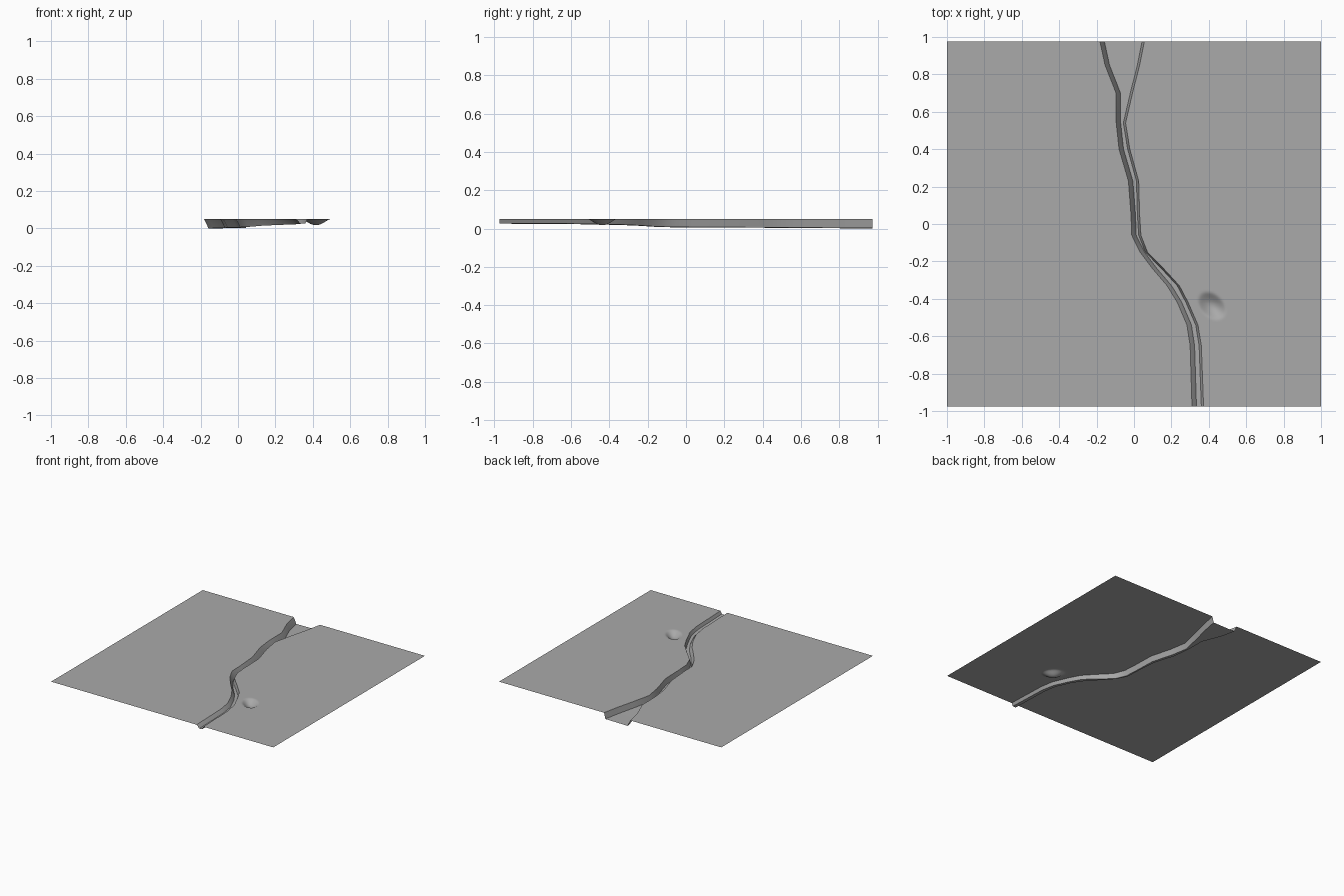
import bpy, math

TOP = 0.05          # level of the plain
END = 0.975         # half length of the land in y

cube = bpy.data.objects.get("Cube")
if cube:
    bpy.data.objects.remove(cube)

grey = bpy.data.materials.new("stone grey")
grey.use_nodes = True
grey.diffuse_color = (0.4, 0.4, 0.4, 1)
grey.node_tree.nodes["Principled BSDF"].inputs["Base Color"].default_value = (0.4, 0.4, 0.4, 1)

# River stations: y, left brink, right brink, bed height
RIVER = [
    (-END, 0.31, 0.372, 0.025), (-0.65, 0.30, 0.36, 0.024),
    (-0.54, 0.283, 0.342, 0.022), (-0.42, 0.232, 0.29, 0.02),
    (-0.33, 0.177, 0.243, 0.018), (-0.24, 0.10, 0.16, 0.014),
    (-0.15, 0.032, 0.072, 0.008), (-0.06, -0.012, 0.037, 0.006),
    (0.05, -0.016, 0.03, 0.006), (0.23, -0.03, 0.025, 0.005),
    (0.40, -0.08, -0.022, 0.004), (0.54, -0.095, -0.045, 0.003),
    (0.70, -0.096, -0.008, 0.002), (0.85, -0.155, 0.03, 0.001),
    (END, -0.182, 0.055, 0.0),
]


def river_at(y):
    """Interpolated left brink, right brink and bed height."""
    for a, b in zip(RIVER, RIVER[1:]):
        if y <= b[0]:
            t = (y - a[0]) / (b[0] - a[0])
            return [p + (q - p) * t for p, q in zip(a[1:], b[1:])]
    return RIVER[-1][1:]


def hollow(x, y):
    """Ground height of the right plain, with one small oblique pit."""
    dx, dy = x - 0.417, y + 0.437
    along, across = (dx - dy) * 0.7071, (dx + dy) * 0.7071
    r = math.hypot(along / 0.088, across / 0.062)
    return TOP - 0.033 * (1 - min(r, 1) ** 2) ** 1.5


def strip(name, ys, section):
    """Loft cross-sections along y into one sheet."""
    rows = [section(y) for y in ys]
    n = len(rows[0])
    verts = [(x, y, z) for y, row in zip(ys, rows) for x, z in row]
    faces = [(r * n + c, r * n + c + 1, (r + 1) * n + c + 1, (r + 1) * n + c)
             for r in range(len(ys) - 1) for c in range(n - 1)]
    mesh = bpy.data.meshes.new(name)
    mesh.from_pydata(verts, [], faces)
    mesh.materials.append(grey)
    obj = bpy.data.objects.new(name, mesh)
    bpy.context.collection.objects.link(obj)
    bpy.ops.object.select_all(action='DESELECT')
    obj.select_set(True)
    bpy.context.view_layer.objects.active = obj
    bpy.ops.object.shade_smooth_by_angle(angle=math.radians(35))
    return obj


def left_section(y):
    return [(-1, TOP), (river_at(y)[0], TOP)]


def bed_section(y):
    left, right, bed = river_at(y)
    return [(left, TOP), (left + 0.012, TOP - (TOP - bed) * 0.45),
            (left + 0.024, bed), (right - 0.012, bed + 0.002), (right, TOP)]


def right_section(y):
    edge = river_at(y)[1]
    steps = [0] + [0.02 + 0.0125 * i for i in range(27)] + [1]
    xs = [edge + (1 - edge) * t for t in steps]
    return [(x, hollow(x, y)) for x in xs]


stations = [s[0] for s in RIVER]
fine = sorted(set(stations + [-0.535 + 0.01 * i for i in range(21)]))

strip("left_plain", stations, left_section)
strip("river_channel", stations, bed_section)
strip("right_plain", fine, right_section)
